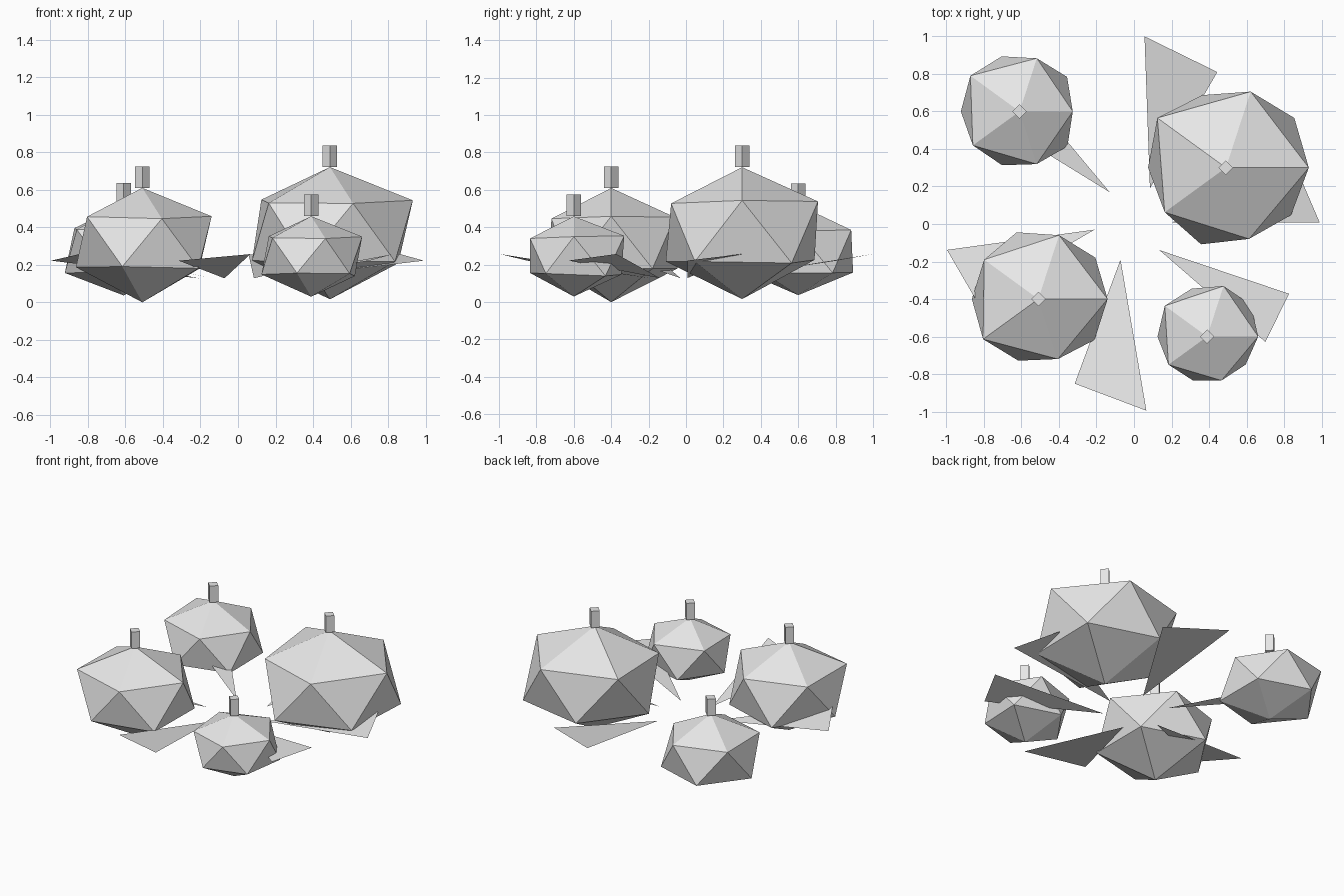
import bpy, bmesh, math
from mathutils import Vector, Matrix

if "Cube" in bpy.data.objects:
    bpy.data.objects.remove(bpy.data.objects["Cube"])

mat = bpy.data.materials.new("plain_grey")
mat.diffuse_color = (0.8, 0.8, 0.8, 1)
mat.use_nodes = True
mat.node_tree.nodes["Principled BSDF"].inputs["Base Color"].default_value = mat.diffuse_color


def finish(bm, name):
    me = bpy.data.meshes.new(name)
    bm.to_mesh(me)
    bm.free()
    me.materials.append(mat)
    ob = bpy.data.objects.new(name, me)
    bpy.context.collection.objects.link(ob)


# Squashed, slightly uneven gourd: one radius for every 36 degrees around it
def gourd(name, x, y, mid, bottom, top, radii):
    bm = bmesh.new()
    bmesh.ops.create_icosphere(bm, subdivisions=1, radius=1)
    for v in bm.verts:
        if abs(v.co.z) > 0.9:
            v.co = Vector((x, y, top if v.co.z > 0 else bottom))
        else:
            r = radii[round(math.degrees(math.atan2(v.co.y, v.co.x)) / 36) % 10]
            v.co = Vector((x + v.co.x * r, y + v.co.y * r, mid + v.co.z * r * 0.75))
    finish(bm, name)


# Square stalk standing on the crown
def stem(name, x, y, base):
    bm = bmesh.new()
    bmesh.ops.create_cone(bm, cap_ends=True, segments=4, radius1=0.0385, radius2=0.0385,
                          depth=0.115, matrix=Matrix.Translation((x, y, base + 0.0575)))
    finish(bm, name)


# Single-triangle leaf rising from its low tip
def leaf(name, tip, side, end):
    bm = bmesh.new()
    bm.faces.new([bm.verts.new((*p, z)) for p, z in ((tip, 0.128), (side, 0.222), (end, 0.257))])
    finish(bm, name)


gourds = {
    "large": (0.49, 0.30, 0.378, 0.016, 0.721,
              (.494, .504, .477, .455, .505, .464, .451, .48, .446, .48)),
    "medium": (-0.51, -0.40, 0.32, 0.0, 0.61,
               (.413, .42, .40, .418, .399, .396, .407, .386, .376, .414)),
    "round": (-0.61, 0.60, 0.274, 0.037, 0.52,
              (.317, .35, .333, .345, .362, .35, .344, .337, .33, .353)),
    "small": (0.39, -0.60, 0.248, 0.03, 0.459,
              (.304, .322, .317, .30, .312, .296, .285, .275, .275, .284)),
}
for size, (x, y, mid, bottom, top, radii) in gourds.items():
    gourd(size + "_gourd", x, y, mid, bottom, top, radii)
    stem(size + "_stem", x, y, top)

leaf("large_leaf_back", (0.085, 0.19), (0.444, 0.81), (0.056, 1.0))
leaf("large_leaf_right", (0.20, 0.007), (0.99, 0.007), (0.865, 0.30))
leaf("medium_leaf_front", (-0.072, -0.19), (-0.316, -0.851), (0.066, -0.995))
leaf("medium_leaf_left", (-0.21, -0.03), (-0.997, -0.138), (-0.845, -0.40))
leaf("round_leaf", (-0.13, 0.17), (-0.59, 0.72), (-0.78, 0.57))
leaf("small_leaf", (0.135, -0.139), (0.70, -0.628), (0.827, -0.372))
